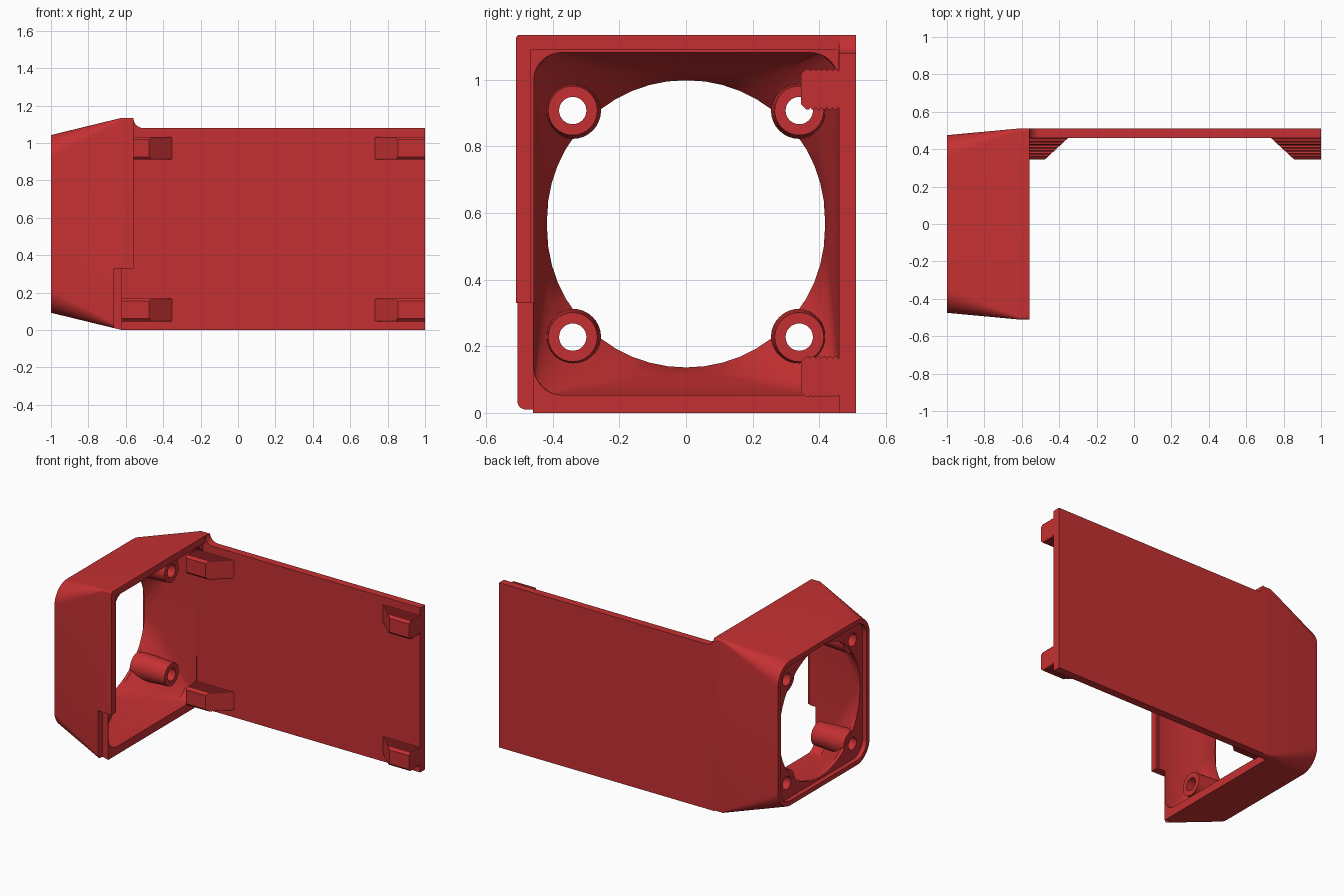
import bpy, bmesh, math
from mathutils import Vector

cube = bpy.data.objects.get("Cube")
if cube:
    bpy.data.objects.remove(cube, do_unlink=True)

red = bpy.data.materials.new("red plastic")
red.use_nodes = True
colour = (0.56, 0.03, 0.032, 1)
red.diffuse_color = colour
red.node_tree.nodes["Principled BSDF"].inputs["Base Color"].default_value = colour

MID = 0.5675  # height of the housing axis


def loft(name, rings):
    """Solid skinned through rings that have equal point counts."""
    bm = bmesh.new()
    loops = [[bm.verts.new(p) for p in ring] for ring in rings]
    n = len(loops[0])
    for a, b in zip(loops, loops[1:]):
        for i in range(n):
            j = (i + 1) % n
            bm.faces.new((a[i], a[j], b[j], b[i]))
    bm.faces.new(loops[0])
    bm.faces.new(loops[-1])
    bmesh.ops.recalc_face_normals(bm, faces=bm.faces)
    mesh = bpy.data.meshes.new(name)
    bm.to_mesh(mesh)
    bm.free()
    mesh.materials.append(red)
    obj = bpy.data.objects.new(name, mesh)
    bpy.context.collection.objects.link(obj)
    return obj


def rounded(x, hy, hz, r, steps=12):
    """Rounded rectangle across the x axis."""
    ring = []
    for k, (sy, sz) in enumerate([(1, 1), (-1, 1), (-1, -1), (1, -1)]):
        for i in range(steps + 1):
            a = (k + i / steps) * math.pi / 2
            ring.append((x, sy * (hy - r) + r * math.cos(a),
                         MID + sz * (hz - r) + r * math.sin(a)))
    return ring


def box(name, lo, hi):
    corners = [(lo[1], lo[2]), (hi[1], lo[2]), (hi[1], hi[2]), (lo[1], hi[2])]
    return loft(name, [[(x, y, z) for y, z in corners] for x in (lo[0], hi[0])])


def tube(name, x0, x1, y, z, r0, r1, n=32):
    turn = [2 * math.pi * i / n for i in range(n)]
    return loft(name, [[(x, y + r * math.cos(a), z + r * math.sin(a)) for a in turn]
                       for x, r in ((x0, r0), (x1, r1))])


def combine(target, tool, operation):
    mod = target.modifiers.new(operation, "BOOLEAN")
    mod.operation, mod.object, mod.solver = operation, tool, "EXACT"
    tool.hide_render = True
    with bpy.context.temp_override(object=target, active_object=target):
        bpy.ops.object.modifier_apply(modifier=mod.name)
    bpy.data.objects.remove(tool, do_unlink=True)


# Housing: tapered square shell, rounded at the outer end
housing = loft("fan_housing", [
    rounded(-1.0, 0.475, 0.475, 0.13),
    rounded(-0.62, 0.51, MID, 0.012),
    rounded(-0.56, 0.51, MID, 0.012)])

# Funnel from the round opening to the square mouth
combine(housing, loft("funnel_cutter", [
    rounded(-1.05, 0.417, 0.431, 0.415),
    rounded(-0.95, 0.417, 0.431, 0.415),
    rounded(-0.88, 0.428, 0.453, 0.34),
    rounded(-0.80, 0.441, 0.482, 0.22),
    rounded(-0.70, 0.457, 0.514, 0.09),
    rounded(-0.50, 0.457, 0.514, 0.08)]), "DIFFERENCE")

# Outer seat, mouth step, and the notch at the lower front
combine(housing, loft("seat_cutter", [
    rounded(-1.05, 0.445, 0.445, 0.1),
    rounded(-0.97, 0.445, 0.445, 0.1)]), "DIFFERENCE")
for lo, hi in [
    ((-0.575, -0.467, 0.2), (-0.5, 0.457, 1.09)),
    ((-0.62, -0.6, -0.1), (-0.5, 0.46, 0.33)),
    ((-0.662, -0.6, -0.1), (-0.5, -0.46, 0.33)),
]:
    combine(housing, box("notch_cutter", lo, hi), "DIFFERENCE")

# Screw bosses with through holes
for y in (-0.34, 0.34):
    for z in (MID - 0.34, MID + 0.34):
        combine(housing, tube("boss", -0.965, -0.72, y, z, 0.085, 0.074), "UNION")
        combine(housing, tube("hole_cutter", -1.1, -0.5, y, z, 0.041, 0.041), "DIFFERENCE")

# Long side plate with a fillet up to the housing
outline = [(-0.56, 0.0), (1.0, 0.0), (1.0, 1.08)]
for i in range(9):
    a = i / 8 * math.pi / 2
    outline.append((-0.505 - 0.055 * math.sin(a), 1.135 - 0.055 * math.cos(a)))
plate = loft("side_plate", [[(x, y, z) for x, z in outline] for y in (0.46, 0.51)])


# Clips: ribbed blocks with a sloping end
def clip(name, x_end, x_tip, z):
    side = []
    half, top, teeth = 0.061, 0.345, 6
    pitch = (0.46 - top - 0.015) / teeth
    side.append((top, half - 0.015))
    for i in range(teeth):
        y = top + 0.015 + i * pitch
        side += [(y, half), (y + pitch * 0.6, half), (y + pitch * 0.8, half - 0.007)]
    side.append((0.465, half))
    section = side + [(y, -h) for y, h in reversed(side)]
    slope = 1.08 * math.copysign(1, x_end - x_tip)
    return loft(name, [
        [(x_end, y, z + h) for y, h in section],
        [(x_tip + slope * (0.46 - y), y, z + h) for y, h in section]])


parts = [housing, plate]
for level, z in (("lower", 0.108), ("upper", 0.972)):
    parts.append(clip(level + "_inner_clip", -0.62, -0.352, z))
    parts.append(clip(level + "_end_clip", 1.0, 0.732, z))

# Smooth curved faces, keep edges crisp
bpy.ops.object.select_all(action="DESELECT")
for part in parts:
    part.select_set(True)
bpy.context.view_layer.objects.active = housing
bpy.ops.object.shade_smooth_by_angle(angle=math.radians(30))
